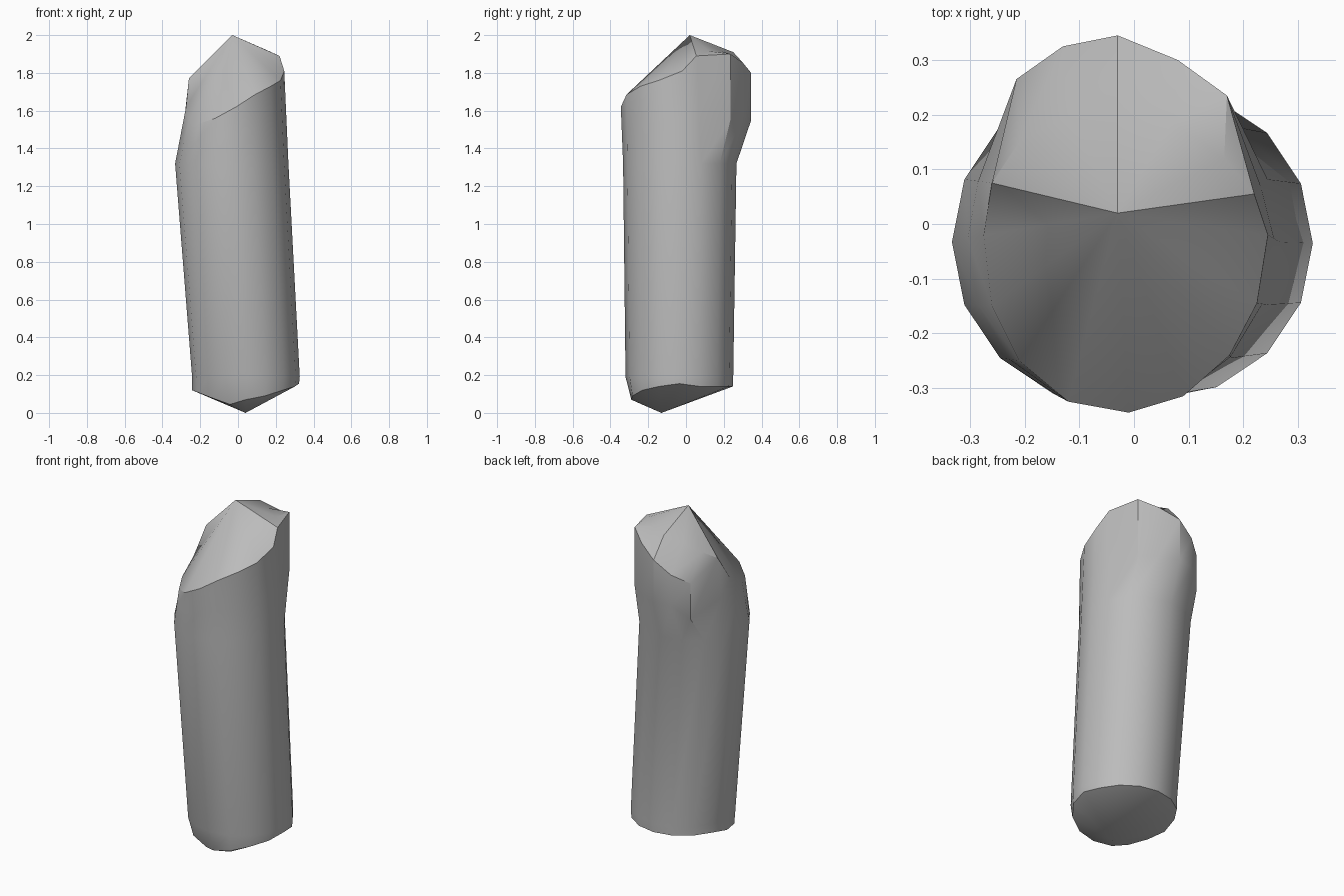
import bpy
import bmesh
from math import cos, sin, tau, radians
from mathutils import Vector

SIDES = 16

default_cube = bpy.data.objects.get("Cube")
if default_cube:
    bpy.data.objects.remove(default_cube, do_unlink=True)

# One stone colour
stone = bpy.data.materials.new("grey stone")
stone.use_nodes = True
stone.diffuse_color = (0.5, 0.5, 0.5, 1)
shader = stone.node_tree.nodes["Principled BSDF"]
shader.inputs["Base Color"].default_value = stone.diffuse_color
shader.inputs["Roughness"].default_value = 0.9


def circle(centre, radius, height):
    """Points of a level ring, counter-clockwise from +x."""
    return [Vector((centre[0] + radius * cos(tau * i / SIDES),
                    centre[1] + radius * sin(tau * i / SIDES),
                    height)) for i in range(SIDES)]


# Slanted, broken rim at the top
rim = [Vector(p) for p in (
    (.245, -.02, 1.81), (.22, .055, 1.89), (.17, .235, 1.9), (.08, .3, 1.855),
    (-.03, .345, 1.8), (-.13, .325, 1.73), (-.215, .265, 1.68), (-.26, .075, 1.77),
    (-.275, -.02, 1.62), (-.26, -.15, 1.55), (-.21, -.25, 1.53), (-.12, -.325, 1.56),
    (-.01, -.345, 1.62), (.09, -.315, 1.685), (.175, -.24, 1.73), (.225, -.145, 1.76))]

# Ridge inside the rim, over the bulging back only
ridge = {i: Vector(p) for i, p in enumerate((
    (.165, .12, 1.915), (.07, .185, 1.915), (-.03, .25, 1.91),
    (-.12, .2, 1.87), (-.21, .15, 1.82)), start=2)}

# Leaning shaft
base = circle((.042, -.035), .285, .19)
waist = circle((-.033, -.033), .3, 1.32)
shoulder = [low.lerp(high, 0.5) for low, high in zip(waist, rim)]
for i in ridge:
    shoulder[i] = Vector((rim[i].x, rim[i].y, 1.55 if i < 6 else 1.47))

# Chipped lower rim: per-vertex pull and height on the front side
foot = circle((.04, -.035), .283, .14)
chips = {0: (1, .155), 8: (1, .12), 9: (.98, .11), 10: (.9, .08),
         11: (.76, .045), 12: (.9, .07), 13: (.95, .09), 14: (.98, .12)}
for i, (pull, height) in chips.items():
    foot[i] = Vector((.04 + (foot[i].x - .04) * pull,
                      -.035 + (foot[i].y + .035) * pull, height))

bm = bmesh.new()
rings = [[bm.verts.new(p) for p in ring]
         for ring in (foot, base, waist, shoulder, rim)]
ridge_verts = {i: bm.verts.new(p) for i, p in ridge.items()}
bottom_tip = bm.verts.new((.04, -.13, 0))
top_tip = bm.verts.new((-.03, .02, 2))

for i in range(SIDES):
    j = (i + 1) % SIDES
    # Shaft walls
    for low, high in zip(rings, rings[1:]):
        bm.faces.new((low[i], low[j], high[j], high[i]))
    # Pointed underside
    bm.faces.new((bottom_tip, rings[0][j], rings[0][i]))
    # Pointed top, stepping over the back ridge
    outer = rings[-1]
    inner_i = ridge_verts.get(i, outer[i])
    inner_j = ridge_verts.get(j, outer[j])
    bm.faces.new((inner_i, inner_j, top_tip))
    step = list(dict.fromkeys((outer[i], outer[j], inner_j, inner_i)))
    if len(step) > 2:
        bm.faces.new(step)

bmesh.ops.recalc_face_normals(bm, faces=bm.faces[:])
mesh = bpy.data.meshes.new("stone_pillar")
bm.to_mesh(mesh)
bm.free()
mesh.materials.append(stone)

pillar = bpy.data.objects.new("stone_pillar", mesh)
bpy.context.collection.objects.link(pillar)
bpy.ops.object.select_all(action="DESELECT")
pillar.select_set(True)
bpy.context.view_layer.objects.active = pillar
bpy.ops.object.shade_smooth_by_angle(angle=radians(30))
